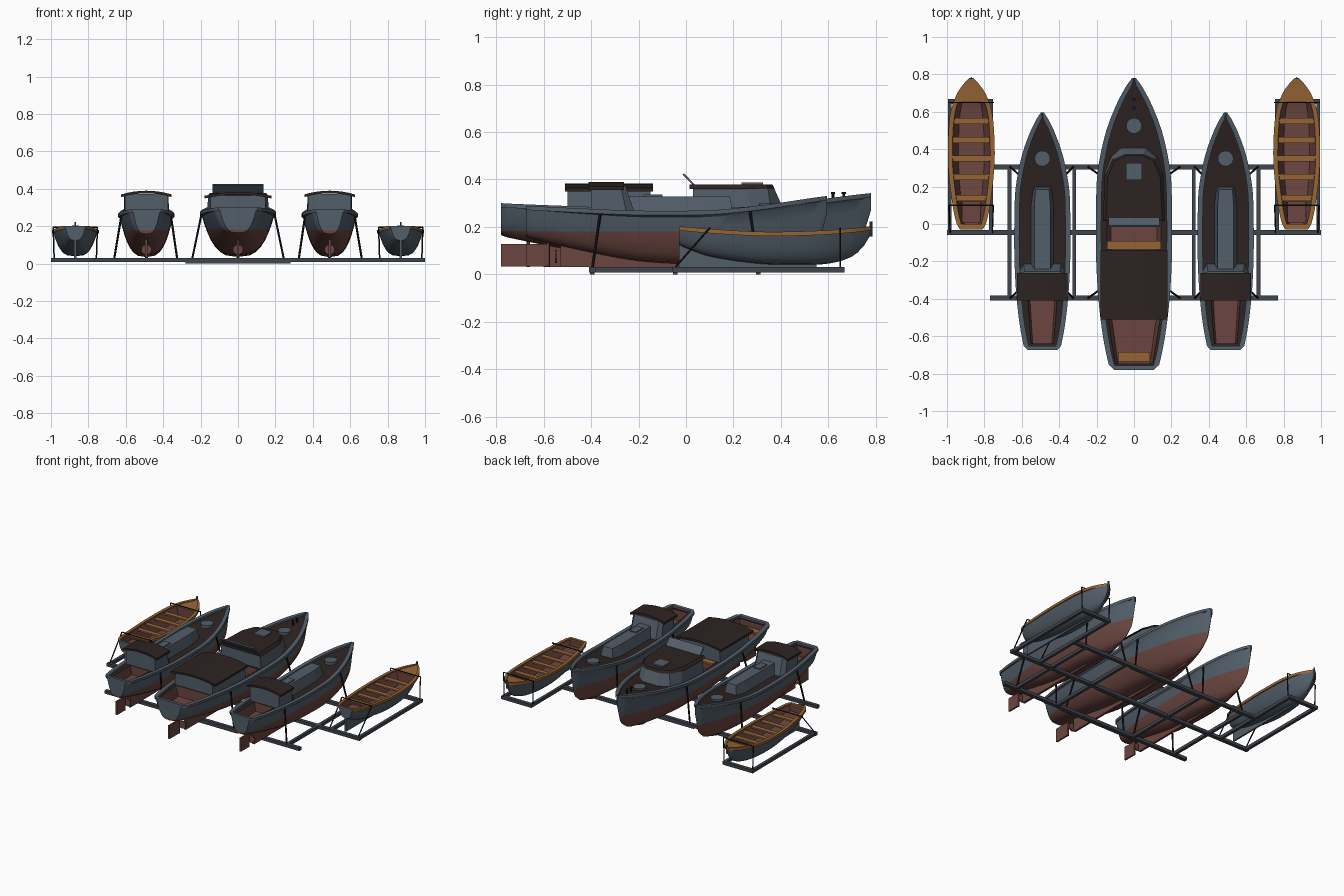
import bpy, bmesh, math
from mathutils import Vector, Matrix

cube = bpy.data.objects.get("Cube")
if cube:
    bpy.data.objects.remove(cube, do_unlink=True)

# Colours
GREY, DARK, RED, WOOD, FRAME, BLACK = range(6)
MATS = []
for name, rgb in (("slate grey paint", (.085, .112, .142)), ("dark brown deck", (.026, .017, .016)),
                  ("red brown paint", (.145, .060, .050)), ("varnished wood", (.30, .130, .035)),
                  ("frame steel", (.050, .060, .074)), ("black rope", (.010, .010, .011))):
    m = bpy.data.materials.new(name)
    m.use_nodes = True
    m.diffuse_color = (*rgb, 1)
    m.node_tree.nodes["Principled BSDF"].inputs["Base Color"].default_value = (*rgb, 1)
    MATS.append(m)


def finish(bm, name, mat=None, ox=0, smooth=False):
    if mat is not None:
        for f in bm.faces:
            f.material_index = mat
    bmesh.ops.recalc_face_normals(bm, faces=bm.faces)
    me = bpy.data.meshes.new(name)
    bm.to_mesh(me)
    bm.free()
    for m in MATS:
        me.materials.append(m)
    ob = bpy.data.objects.new(name, me)
    ob.location.x = ox
    bpy.context.collection.objects.link(ob)
    if smooth:
        bpy.ops.object.select_all(action='DESELECT')
        ob.select_set(True)
        bpy.context.view_layer.objects.active = ob
        bpy.ops.object.shade_smooth_by_angle(angle=math.radians(32))
    return ob


def loft(name, rings, mat, ox=0):
    """Closed solid through rings of points with equal counts."""
    bm = bmesh.new()
    vs = [[bm.verts.new(p) for p in r] for r in rings]
    n = len(vs[0])
    for a, b in zip(vs, vs[1:]):
        for i in range(n):
            bm.faces.new((a[i], a[(i + 1) % n], b[(i + 1) % n], b[i]))
    bm.faces.new(vs[0])
    bm.faces.new(vs[-1])
    return finish(bm, name, mat, ox)


def prism(name, base, top, z0, z1, mat, ox=0):
    """Solid between two half outlines (x, y), mirrored across x."""
    full = lambda h, z: [(x, y, z) for x, y in h] + [(-x, y, z) for x, y in reversed(h)]
    return loft(name, [full(base, z0), full(top, z1)], mat, ox)


def box(name, x0, x1, y0, y1, z0, z1, mat, ox=0):
    r = lambda z: [(x0, y0, z), (x1, y0, z), (x1, y1, z), (x0, y1, z)]
    return loft(name, [r(z0), r(z1)], mat, ox)


def side_plate(name, outline, t, mat, ox=0):
    return loft(name, [[(x, y, z) for y, z in outline] for x in (-t, t)], mat, ox)


def arch_roof(name, w, y0, y1, z, rise, mat, ox=0):
    xs = [w * (i / 4 - 1) for i in range(9)]
    crown = [(x, z + rise * (1 - (x / w) ** 2)) for x in xs]
    prof = crown + [(x, h - .014) for x, h in reversed(crown)]
    return loft(name, [[(x, y, h) for x, h in prof] for y in (y0, y1)], mat, ox)


def rod(name, p, q, r, mat, ox=0, seg=6):
    p, q = Vector(p), Vector(q)
    bm = bmesh.new()
    rot = (q - p).to_track_quat('Z', 'Y').to_matrix().to_4x4()
    bmesh.ops.create_cone(bm, cap_ends=True, segments=seg, radius1=r, radius2=r,
                          depth=(q - p).length, matrix=Matrix.Translation((p + q) / 2) @ rot)
    return finish(bm, name, mat, ox)


def sample(keys, y):
    """Smooth interpolation of a station table at y."""
    i = max(k for k in range(len(keys) - 1) if k == 0 or keys[k][0] <= y)
    a, b = keys[i], keys[i + 1]
    p, n = keys[max(i - 1, 0)], keys[min(i + 2, len(keys) - 1)]
    h = b[0] - a[0]
    t = (y - a[0]) / h
    out = []
    for c in (1, 2, 3):
        ma, mb = (b[c] - p[c]) / (b[0] - p[0]) * h, (n[c] - a[c]) / (n[0] - a[0]) * h
        out.append((2*t**3 - 3*t*t + 1) * a[c] + (t**3 - 2*t*t + t) * ma
                   + (3*t*t - 2*t**3) * b[c] + (t**3 - t*t) * mb)
    return out


HEIGHTS = (0, .03, .1, .2, .35, .5, .7, .88)


def hull(name, keys, wells, rim, drop, water, rim_mat, deck_mat, ox):
    """Hull with raised gunwale, deck and sunken wells (y0, y1, w0, w1, floor)."""
    y0, y1 = keys[0][0], keys[-1][0]
    edge = y0 + rim
    ys = {y0 + (y1 - y0) * i / 28 for i in range(29)} | {k[0] for k in keys}
    stations = [(y, y > edge, next((w for w in wells if w[0] < y < w[1]), None)) for y in ys]
    stations += [(edge, False, None), (edge, True, None)]
    for w in wells:
        stations += [(w[0], True, None), (w[0], True, w), (w[1], True, w), (w[1], True, None)]

    def order(s):
        y, is_open, w = s
        inside = w is not None
        return (y, is_open, -inside if any(abs(y - k[1]) < 1e-6 for k in wells) else inside)
    stations.sort(key=order)

    bm = bmesh.new()
    rings = []
    for y, is_open, well in stations:
        w, zs, zb = sample(keys, y)
        t = max(0, ((y - y0) / (y1 - y0) - .55) / .45)
        power = .3 + .4 * t * t
        half = [(w * v ** power, zb + v * (zs - zb)) for v in HEIGHTS]
        inner = max(w - rim, .001)
        zd = zs - drop if is_open else zs
        c, floor, taper = inner * .6, zd, .85
        if well:
            s = (y - well[0]) / (well[1] - well[0])
            c = min(well[2] + s * (well[3] - well[2]), inner - .003)
            floor = max(well[4], zb + .3 * (zs - zb))
            taper = .68 if well[2] > .5 else .85
        half += [(w + .005, zs - .018), (w + .005, zs), (inner, zs), (inner, zd),
                 (c, zd), (c * taper, floor), (0, floor)]
        k = len(half) - 1
        ring = half + [(-x, z) for x, z in reversed(half[1:k])]
        rings.append([bm.verts.new((x, y, z)) for x, z in ring])

    n, nh = 2 * k, len(HEIGHTS)
    for a, b, sa, sb in zip(rings, rings[1:], stations, stations[1:]):
        for j in range(n):
            col = j if j < k else n - 1 - j
            f = bm.faces.new((a[j], a[(j + 1) % n], b[(j + 1) % n], b[j]))
            if col < nh - 1:
                f.material_index = GREY
            elif col < nh + 3 or not (sa[1] and sb[1]):
                f.material_index = rim_mat
            elif col > nh + 3 and (sa[2] or sb[2]):
                f.material_index = RED
            else:
                f.material_index = deck_mat
    for r in (rings[0], rings[-1]):
        bm.faces.new(r).material_index = GREY
    bmesh.ops.remove_doubles(bm, verts=bm.verts, dist=.00005)
    # Antifouling paint below the waterline
    if water:
        bmesh.ops.bisect_plane(bm, geom=bm.verts[:] + bm.edges[:] + bm.faces[:],
                               plane_co=(0, 0, water), plane_no=(0, 0, 1))
        for f in bm.faces:
            if f.material_index == GREY and f.calc_center_median().z < water:
                f.material_index = RED
    return finish(bm, name, None, ox, True)


LAUNCH = [(-.78, .1, .30, .165), (-.75, .13, .298, .155), (-.5, .175, .288, .105), (-.2, .197, .278, .058),
          (.15, .197, .279, .04), (.3, .187, .288, .036), (.5, .143, .308, .042), (.65, .084, .327, .07),
          (.74, .035, .338, .14), (.78, .006, .342, .27)]
DINGHY = [(-.03, .055, .202, .125), (0, .073, .2, .11), (.1, .095, .191, .075), (.3, .118, .18, .045),
          (.45, .119, .18, .04), (.6, .105, .186, .045), (.7, .07, .194, .075), (.75, .035, .199, .12),
          (.78, .006, .204, .17)]


def underbody(prefix, keys, ox):
    """Keel, rudder and propeller under a launch."""
    s = (keys[-1][0] - keys[0][0]) / 1.56
    c = (keys[-1][0] + keys[0][0]) / 2
    Y = lambda y: c + s * y
    side_plate(prefix + "_keel", [(Y(-.6), .03), (Y(.5), .03), (Y(.6), .06), (Y(.2), .07),
                                  (Y(-.3), .09), (Y(-.6), .14)], .008, RED, ox)
    side_plate(prefix + "_rudder", [(Y(-.78), .032), (Y(-.67), .032), (Y(-.66), .128), (Y(-.78), .128)],
               .006, RED, ox)
    rod(prefix + "_rudder_post", (0, Y(-.665), .03), (0, Y(-.665), .18), .007, RED, ox)
    rod(prefix + "_propeller", (0, Y(-.63), .075), (0, Y(-.62), .075), .028, RED, ox, 10)


# Central launch
hull("central_hull", LAUNCH, [(-.745, -.505, .1, .14, .2), (-.14, .02, .145, .145, .2)],
     .024, .014, .182, GREY, DARK, 0)
underbody("central", LAUNCH, 0)
box("central_stern_bench", -.085, .085, -.735, -.685, .235, .25, WOOD)
box("central_mid_bench", -.145, .145, -.135, -.09, .262, .274, WOOD)
prism("aft_cabin", [(.15, -.5), (.165, -.15)], [(.145, -.5), (.16, -.15)], .265, .365, GREY)
arch_roof("aft_cabin_roof", .178, -.51, -.14, .363, .02, DARK)
base = [(.16, .03), (.155, .28), (.125, .36), (.065, .415)]
top = [(.152, .03), (.145, .25), (.112, .345), (.05, .372)]
prism("wheelhouse", base, top, .265, .362, GREY)
prism("wheelhouse_roof", [(.165, .015), (.158, .25), (.115, .345), (.05, .374)],
      [(.15, .015), (.14, .25), (.105, .335), (.045, .365)], .36, .378, DARK)
box("roof_hatch", -.042, .042, .235, .325, .37, .388, GREY)
side_plate("spray_shield", [(.03, .375), (.036, .38), (-.008, .425), (-.016, .42)], .135, GREY)
rod("central_deck_hatch", (0, .525, .29), (0, .525, .312), .042, GREY, 0, 16)
for y in (.62, .665):
    rod("bollard", (0, y, .31), (0, y, .342), .006, BLACK, 0, 8)
    rod("bollard_cap", (0, y, .338), (0, y, .346), .009, BLACK, 0, 8)

# Side launches
SIDE = [(-.04 + .814 * y, .73 * w, .965 * zs, .965 * zb) for y, w, zs, zb in LAUNCH]
for ox in (-.49, .49):
    hull("side_hull", SIDE, [(-.64, -.405, .06, .078, .2)], .022, .014, .18, GREY, DARK, ox)
    underbody("side", SIDE, ox)
    prism("side_cab", [(.115, -.4), (.122, -.25), (.1, -.215)],
          [(.115, -.4), (.118, -.275), (.095, -.255)], .255, .372, GREY, ox)
    arch_roof("side_cab_roof", .135, -.41, -.262, .37, .02, DARK, ox)
    prism("trunk_cabin", [(.06, -.24), (.06, .1), (.048, .2)],
          [(.043, -.24), (.043, .1), (.036, .185)], .255, .328, GREY, ox)
    box("trunk_hatch", -.026, .026, -.18, -.1, .32, .336, GREY, ox)
    rod("side_deck_hatch", (0, .35, .27), (0, .35, .298), .042, GREY, ox, 16)

# Dinghies
for ox in (-.87, .87):
    hull("dinghy_hull", DINGHY, [(0, .65, 1, 1, .075)], .016, .006, None, WOOD, WOOD, ox)
    side_plate("dinghy_skeg", [(-.03, .03), (.55, .03), (.55, .05), (.25, .07), (-.03, .14)], .006, GREY, ox)
    for y in (.14, .25, .35, .45, .55):
        w, zs, _ = sample(DINGHY, y)
        box("thwart", .014 - w, w - .014, y - .016, y + .016, zs - .022, zs - .012, WOOD, ox)
    box("stern_seat", -.05, .05, .005, .12, .15, .158, RED, ox)
    rod("stem_post", (0, .78, .16), (0, .78, .222), .006, GREY, ox)
    for y in (.1, .65):
        w, zs, _ = sample(DINGHY, y)
        rod("cross_lashing", (-.118, y, zs + .004), (.118, y, zs + .004), .004, BLACK, ox)
        for s in (-1, 1):
            foot = (s * .113, -.045 if y < .3 else y, .03)
            rod("dinghy_lashing", (s * .118, y, zs + .004), foot, .004, BLACK, ox)

# Storage frame
for y, x in ((.305, .75), (-.045, 1), (-.395, .77)):
    box("cross_beam", -x, x, y - .013, y + .013, .008, .03, FRAME)
    box("beam_foot", -.28, .28, y - .01, y + .01, 0, .01, FRAME)
for s in (-1, 1):
    box("outer_beam", -.12, .12, .642, .668, .008, .03, FRAME, s * .875)
    for x, y0, y1 in ((.32, -.4, .31), (.665, -.4, .31), (.765, -.05, .66), (.985, -.05, .66)):
        box("long_beam", -.01, .01, y0, y1, .008, .03, FRAME, s * x)
    # Launch lashings
    for y, tip in ((-.395, -.36), (.305, .27)):
        for xa, xb in ((.195, .245), (.36, .325), (.622, .662)):
            rod("lashing", (s * xa, tip, .265), (s * xb, y, .025), .006, BLACK)
